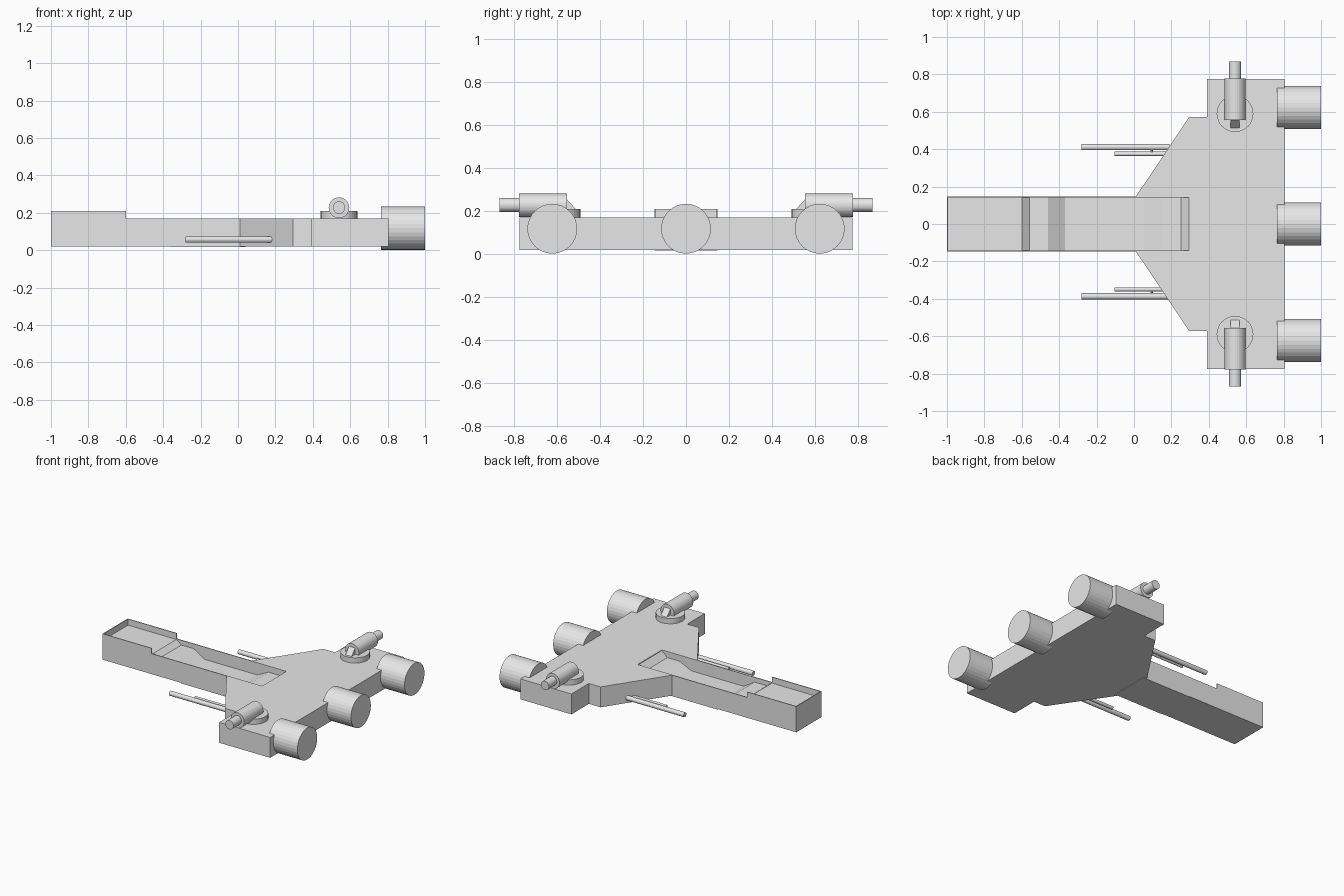
import bpy, bmesh, math
from mathutils import Matrix, Vector

if "Cube" in bpy.data.objects:
    bpy.data.objects.remove(bpy.data.objects["Cube"])

grey = bpy.data.materials.new("light grey")
grey.diffuse_color = (0.8, 0.8, 0.8, 1)
grey.use_nodes = True
grey.node_tree.nodes["Principled BSDF"].inputs["Base Color"].default_value = grey.diffuse_color


def finish(bm, name):
    bmesh.ops.recalc_face_normals(bm, faces=bm.faces)
    me = bpy.data.meshes.new(name)
    bm.to_mesh(me)
    bm.free()
    me.materials.append(grey)
    ob = bpy.data.objects.new(name, me)
    bpy.context.collection.objects.link(ob)
    return ob


def prism(name, pts, axis, lo, hi):
    """Extrude a 2D profile along an axis: 'z' uses (x,y), 'y' uses (x,z), 'x' uses (y,z)."""
    def place(p, h):
        return {'z': (p[0], p[1], h), 'y': (p[0], h, p[1]), 'x': (h, p[0], p[1])}[axis]
    bm = bmesh.new()
    face = bm.faces.new([bm.verts.new(place(p, lo)) for p in pts])
    ext = bmesh.ops.extrude_face_region(bm, geom=[face])
    vs = [g for g in ext['geom'] if isinstance(g, bmesh.types.BMVert)]
    bmesh.ops.translate(bm, verts=vs, vec=Vector(place((0, 0), hi - lo)))
    return finish(bm, name)


def cylinder(name, a, b, r, n=32):
    a, b = Vector(a), Vector(b)
    bm = bmesh.new()
    rot = (b - a).to_track_quat('Z', 'Y').to_matrix().to_4x4()
    bmesh.ops.create_cone(bm, cap_ends=True, segments=n, radius1=r, radius2=r,
                          depth=(b - a).length,
                          matrix=Matrix.Translation((a + b) / 2) @ rot)
    return finish(bm, name)


# Wing hull with a notch for the cockpit trench
W = 0.147
half = [(0.295, W), (0.01, W), (0.295, 0.572), (0.39, 0.572), (0.39, 0.775), (0.805, 0.775)]
prism("wing_hull", half + [(x, -y) for x, y in reversed(half)], 'z', 0.02, 0.17)

# Nose: stepped trench floor, side walls and tip wall
floor = [(-0.996, 0.02), (-0.996, 0.165), (-0.6, 0.165), (-0.56, 0.135), (-0.46, 0.135),
         (-0.37, 0.08), (0.055, 0.08), (0.15, 0.125), (0.25, 0.125), (0.295, 0.165), (0.295, 0.02)]
prism("nose_floor", floor, 'y', -W + 0.006, W - 0.006)
wall = [(-1, 0.02), (-1, 0.21), (-0.6, 0.21), (-0.6, 0.17), (0.295, 0.17), (0.295, 0.02)]
prism("nose_wall_right", wall, 'y', -W, -W + 0.006)
prism("nose_wall_left", wall, 'y', W - 0.006, W)
prism("nose_tip_wall", [(-W + 0.006, 0.02), (W - 0.006, 0.02), (W - 0.006, 0.21), (-W + 0.006, 0.21)],
      'x', -1, -0.994)
# Thin belly plate
prism("belly_plate", [(-0.36, -W), (0.04, -W), (0.04, W), (-0.36, W)], 'z', 0.016, 0.0205)

# Engines
for name, y in (("right", -0.623), ("middle", 0), ("left", 0.623)):
    cylinder("engine_" + name, (0.765, y, 0.118), (1.0, y, 0.118), 0.116)

for name, s in (("right", -1), ("left", 1)):
    # Turret: round base, gun body, muzzle and sloped rear block
    cylinder("turret_base_" + name, (0.54, s * 0.59, 0.16), (0.54, s * 0.59, 0.209), 0.098)
    cylinder("gun_body_" + name, (0.54, s * 0.555, 0.227), (0.54, s * 0.777, 0.227), 0.055)
    cylinder("gun_muzzle_" + name, (0.54, s * 0.77, 0.228), (0.54, s * 0.87, 0.228), 0.033)
    prism("gun_sight_" + name, [(s * 0.57, 0.255), (s * 0.555, 0.255), (s * 0.512, 0.208), (s * 0.57, 0.208)],
          'x', 0.515, 0.565)
    # Twin under-wing rods with a small link
    y1, y2 = s * 0.399 + 0.0125, s * 0.3625 + 0.0125
    cylinder("long_rod_" + name, (-0.28, y1, 0.057), (0.19, y1, 0.057), 0.017, 16)
    cylinder("short_rod_" + name, (-0.105, y2, 0.057), (0.19, y2, 0.057), 0.0115, 12)
    cylinder("rod_link_" + name, (0.095, y1, 0.057), (0.095, y2, 0.057), 0.006, 8)
